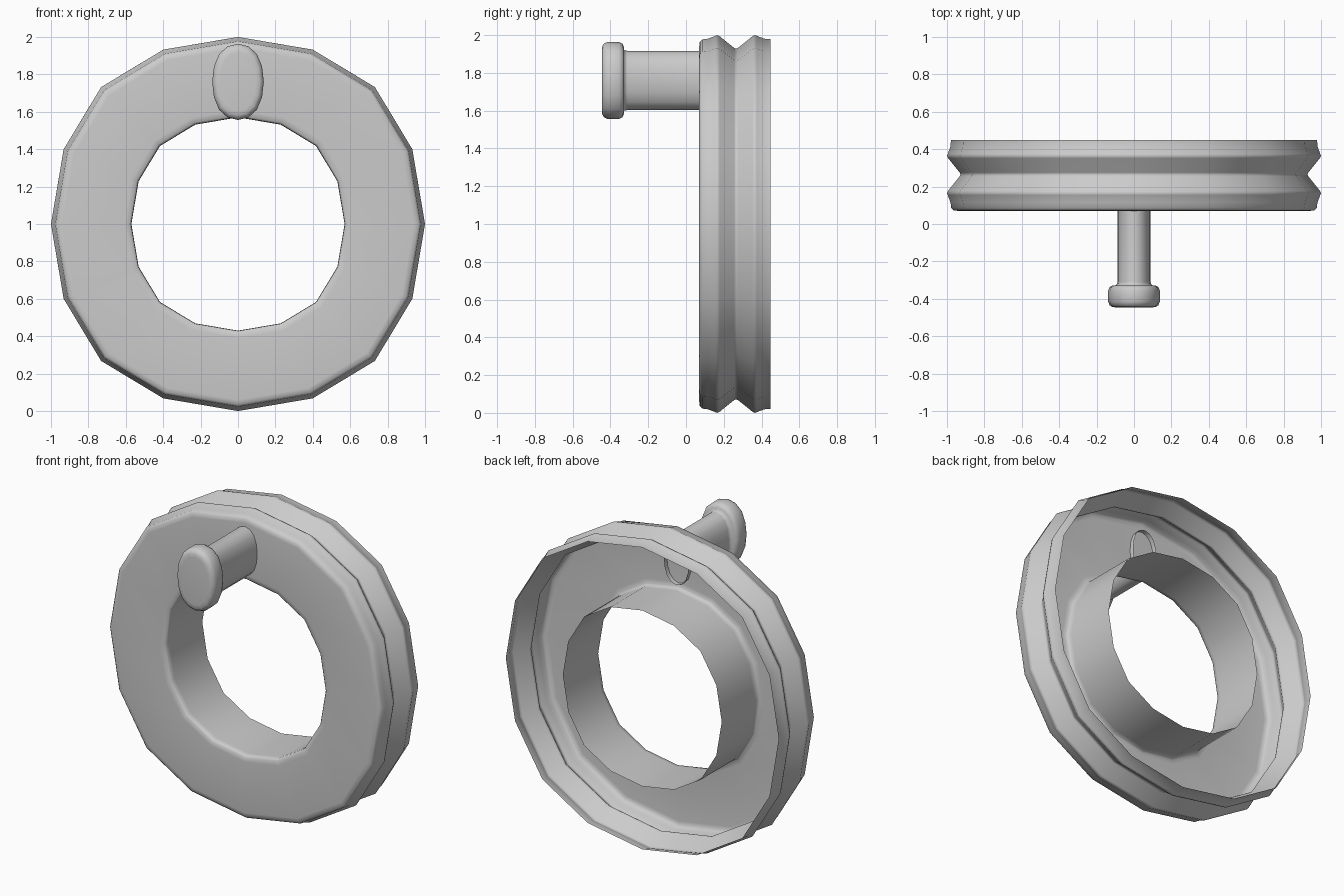
import bpy

# 16-sided rounded outline, built by mirroring one quarter (x, z)
QUARTER = [(0, 1), (0.40, 0.932), (0.732, 0.732), (0.932, 0.40)]
OUTLINE = []
for k in range(4):
    for x, z in QUARTER:
        for _ in range(k):
            x, z = z, -x
        OUTLINE.append((x, z))


def loft(name, rings, centre_z, cap_first=False):
    """Skin a list of (y, radius_x, radius_z) rings using the shared outline."""
    n = len(OUTLINE)
    verts = [(x * rx, y, centre_z + z * rz) for y, rx, rz in rings for x, z in OUTLINE]
    faces = []
    for i in range(len(rings) - 1):
        for j in range(n):
            k = (j + 1) % n
            faces.append((i * n + j, i * n + k, (i + 1) * n + k, (i + 1) * n + j))
    if cap_first:
        faces.append(tuple(reversed(range(n))))
    mesh = bpy.data.meshes.new(name)
    mesh.from_pydata(verts, [], faces)
    mesh.shade_smooth()
    obj = bpy.data.objects.new(name, mesh)
    bpy.context.collection.objects.link(obj)
    return obj


# Wheel shell: hub tube, front plate, grooved rim, open at the back (y, radius)
wheel_profile = [
    (0.448, 0.57), (0.11, 0.57), (0.083, 0.572), (0.073, 0.582), (0.07, 0.61),
    (0.07, 0.94), (0.073, 0.965), (0.085, 0.977), (0.115, 0.981),
    (0.155, 0.996), (0.165, 1.0), (0.178, 0.994),
    (0.255, 0.932), (0.265, 0.928), (0.275, 0.932),
    (0.352, 0.994), (0.365, 1.0), (0.375, 0.996),
    (0.415, 0.981), (0.448, 0.979)]
loft("wheel_ring", [(y, r, r) for y, r in wheel_profile], 1.0)

# Oval grip with a rounded end knob; its open stub pokes through the plate
grip_rings = [
    (-0.446, 0.095, 0.155), (-0.444, 0.115, 0.178), (-0.435, 0.130, 0.195),
    (-0.415, 0.138, 0.204), (-0.355, 0.138, 0.204), (-0.337, 0.130, 0.195),
    (-0.329, 0.115, 0.178), (-0.327, 0.094, 0.160), (-0.31, 0.089, 0.157),
    (0.07, 0.089, 0.157), (0.10, 0.089, 0.157)]
loft("grip_handle", grip_rings, 1.76, cap_first=True)
